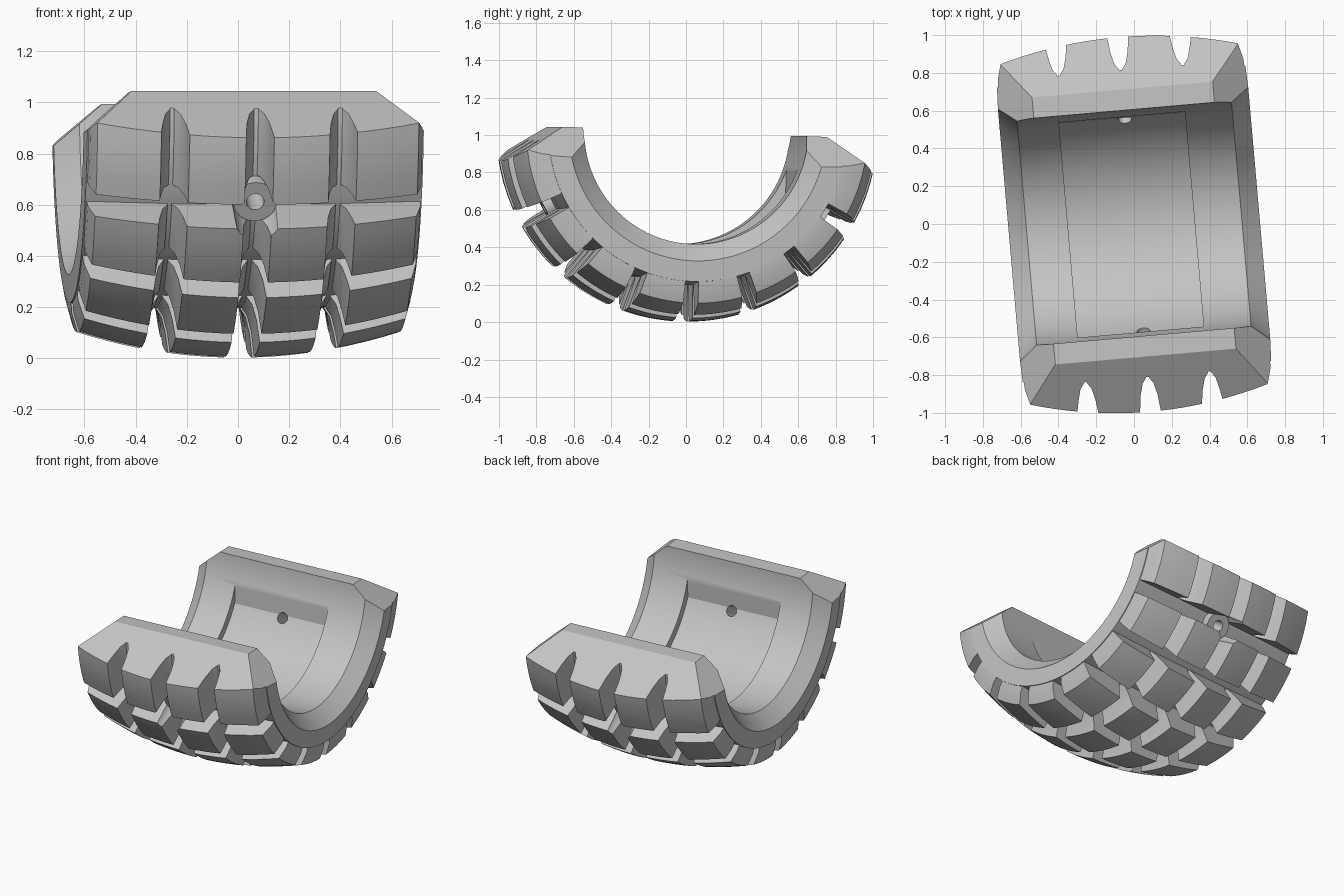
import bpy, bmesh
from math import sin, cos, radians
from mathutils import Vector, Matrix

if "Cube" in bpy.data.objects:
    bpy.data.objects.remove(bpy.data.objects["Cube"])

grey = bpy.data.materials.new("rubber_grey")
grey.use_nodes = True
COLOUR = (0.55, 0.55, 0.55, 1)
grey.diffuse_color = COLOUR
grey.node_tree.nodes["Principled BSDF"].inputs["Base Color"].default_value = COLOUR

# The half ring leans forward a little and is turned about the vertical
PLACE = Matrix.Translation((0, 0.005, 1.017)) @ Matrix.Rotation(radians(5), 4, 'Z') \
    @ Matrix.Rotation(radians(-2.2), 4, 'X')
FLOOR = 0.81


def crown(x):
    """Outer tread radius across the width."""
    return 1.015 - 0.25 * x * x


def sweep(bm, profile, a0, a1, steps):
    """Sweep an (x, radius) outline around the x axis; angles start at the bottom."""
    rings = []
    for i in range(steps + 1):
        a = radians(a0 + (a1 - a0) * i / steps)
        rings.append([bm.verts.new((x, r * sin(a), -r * cos(a))) for x, r in profile])
    n = len(profile)
    for p, q in zip(rings, rings[1:]):
        for j in range(n):
            k = (j + 1) % n
            bm.faces.new((p[j], p[k], q[k], q[j]))
    bm.faces.new(rings[0])
    bm.faces.new(rings[-1][::-1])
    bmesh.ops.recalc_face_normals(bm, faces=bm.faces)


def trim(bm, point, normal):
    """Slice away everything beyond a plane and close the cut."""
    cut = bmesh.ops.bisect_plane(bm, geom=bm.verts[:] + bm.edges[:] + bm.faces[:],
                                 plane_co=point, plane_no=Vector(normal).normalized(),
                                 clear_outer=True)
    edges = [e for e in cut["geom_cut"] if isinstance(e, bmesh.types.BMEdge)]
    if edges:
        bmesh.ops.edgenet_fill(bm, edges=edges)
    bmesh.ops.recalc_face_normals(bm, faces=bm.faces)


def bevel_ends(bm):
    """Slope the two ends of the arc on the outside and at both sides."""
    for s in (-1, 1):
        trim(bm, (0, s * 0.71, 0), (0, s * 0.19, 0.28))
        trim(bm, (s * 0.48, 0, 0), (s * 0.87, 0, 1))


def finish(bm, name):
    mesh = bpy.data.meshes.new(name)
    bm.to_mesh(mesh)
    bm.free()
    mesh.materials.append(grey)
    obj = bpy.data.objects.new(name, mesh)
    bpy.context.collection.objects.link(obj)
    obj.matrix_world = PLACE
    return obj


def subtract(obj, cutter):
    cutter.hide_render = True
    mod = obj.modifiers.new("cut", 'BOOLEAN')
    mod.operation = 'DIFFERENCE'
    mod.solver = 'EXACT'
    mod.object = cutter
    bpy.context.view_layer.objects.active = obj
    bpy.ops.object.modifier_apply(modifier=mod.name)
    bpy.data.objects.remove(cutter)


def smooth(obj):
    bpy.ops.object.select_all(action='DESELECT')
    obj.select_set(True)
    bpy.context.view_layer.objects.active = obj
    bpy.ops.object.shade_smooth_by_angle(angle=radians(25))


def radial_cylinder(angle, radius, r0, r1, name):
    """Cylinder standing on the ring, pointing away from its axis."""
    bm = bmesh.new()
    turn = Matrix.Rotation(radians(angle), 4, 'X') @ Matrix.Translation((0, 0, -(r0 + r1) / 2))
    bmesh.ops.create_cone(bm, cap_ends=True, segments=32, radius1=radius, radius2=radius,
                          depth=r1 - r0, matrix=turn)
    return finish(bm, name)


# Carcass: half ring with flared sides
bm = bmesh.new()
half = [(0.57, 0.6), (0.665, 0.69), (0.66, FLOOR - 0.01), (0.3, FLOOR + 0.01)]
sweep(bm, half + [(-x, r) for x, r in reversed(half)], -90, 90, 60)
bevel_ends(bm)
carcass = finish(bm, "carcass")

# Pocket in the bore with upright end walls
bm = bmesh.new()
sweep(bm, [(-0.35, 0.5), (0.32, 0.5), (0.32, 0.65), (-0.35, 0.65)], -80, 80, 54)
for s in (-1, 1):
    trim(bm, (0, s * 0.572, 0), (0, s, 0))
subtract(carcass, finish(bm, "pocket_cutter"))

# Bosses and the holes through them
BOSS_ANGLES = {"front": -60, "back": 60}
for side, angle in BOSS_ANGLES.items():
    boss = radial_cylinder(angle, 0.085, 0.74, 0.87, side + "_boss")
    for part in (carcass, boss):
        subtract(part, radial_cylinder(angle, 0.035, 0.5, 1.0, "hole_cutter"))
    smooth(boss)
smooth(carcass)

# Tread blocks: four columns, six middle rows and a long row at each end
columns = [(-0.63, -0.385), (-0.275, -0.055), (0.055, 0.275), (0.385, 0.63)]
rows = [(c - 7.5, c + 7.5) for c in range(-50, 51, 20)] + [(-90, -63.5), (63.5, 90)]
# Wall flare as (outward offset, radius): curved in the slots, straight on the outside
slot_wall = [(0.052, FLOOR - 0.03), (0.046, FLOOR + 0.015), (0.026, FLOOR + 0.045),
             (0.01, FLOOR + 0.11)]
outer_wall = [(0.026, FLOOR - 0.03), (0.022, FLOOR + 0.03)]
for i, (a0, a1) in enumerate(rows):
    for j, (x0, x1) in enumerate(columns):
        bm = bmesh.new()
        left_wall = outer_wall if j == 0 else slot_wall
        right_wall = outer_wall if j == 3 else slot_wall
        top = [x0 + (x1 - x0) * k / 4 for k in range(5)]
        outline = [(x0 - d, r) for d, r in left_wall]
        outline += [(x, crown(x)) for x in top]
        outline += [(x1 + d, r) for d, r in reversed(right_wall)]
        sweep(bm, outline, a0, a1, 6)
        bevel_ends(bm)
        block = finish(bm, f"tread_block_{i + 1}_{j + 1}")
        # Clear the inner blocks away from the bosses
        for angle in BOSS_ANGLES.values():
            if j in (1, 2) and a0 - 6 < angle < a1 + 6:
                subtract(block, radial_cylinder(angle, 0.092, 0.7, 1.1, "boss_clearance_cutter"))
        smooth(block)
